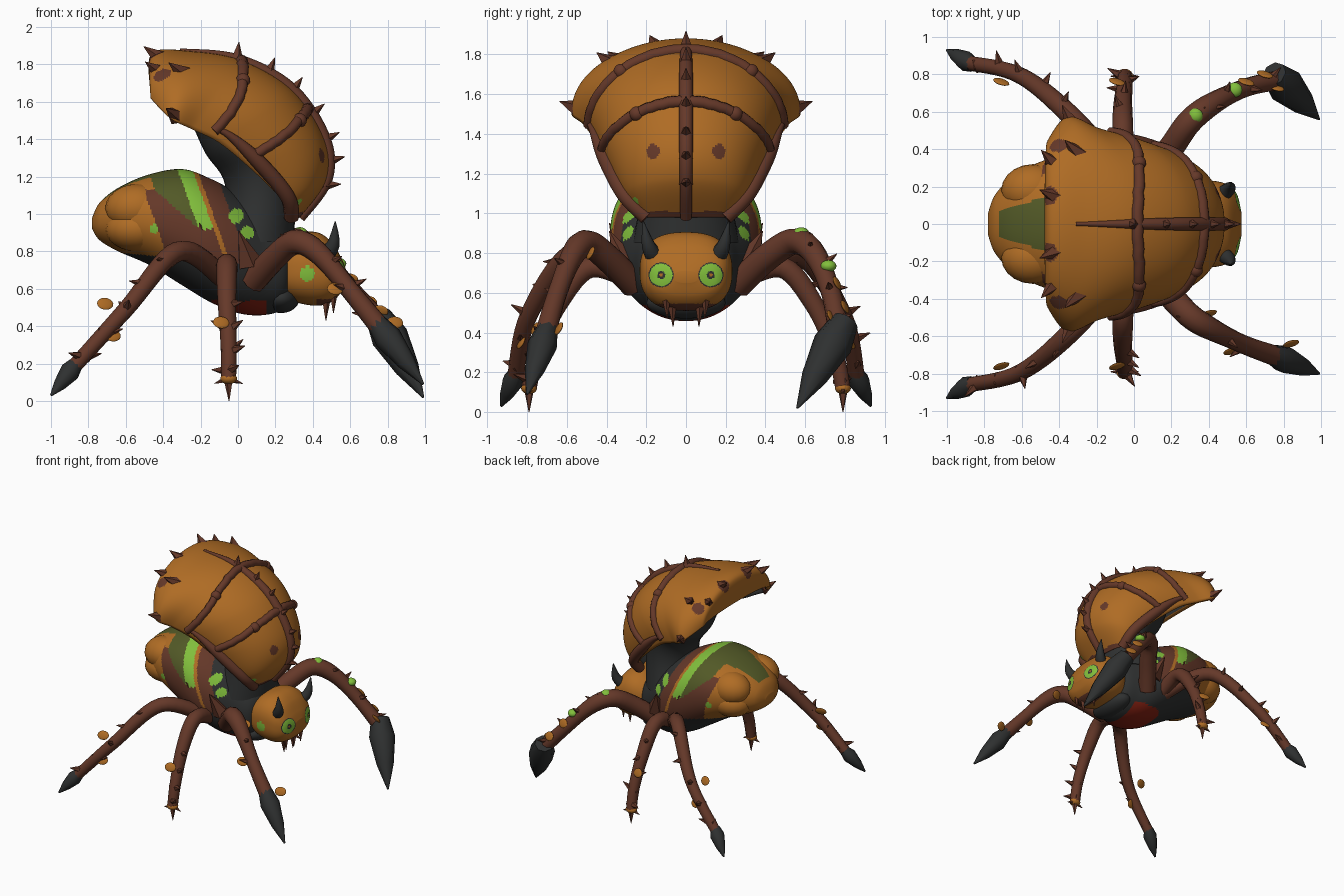
import bpy, bmesh, math, random
from mathutils import Vector, Matrix

random.seed(4)
old = bpy.data.objects.get("Cube")
if old:
    bpy.data.objects.remove(old)

# Flat colours; black stays last so the shell lining can clamp onto it
COLOURS = {
    "orange": (0.43, 0.15, 0.018), "brown": (0.13, 0.04, 0.022),
    "green": (0.22, 0.52, 0.045), "olive": (0.085, 0.1, 0.02),
    "red": (0.24, 0.015, 0.006), "black": (0.028, 0.03, 0.03),
}
NAMES = list(COLOURS)
MATERIALS = []
for label, rgb in COLOURS.items():
    m = bpy.data.materials.new(label)
    m.use_nodes = True
    m.diffuse_color = (*rgb, 1)
    shader = m.node_tree.nodes["Principled BSDF"]
    shader.inputs["Base Color"].default_value = (*rgb, 1)
    shader.inputs["Roughness"].default_value = 0.8
    MATERIALS.append(m)


def spline(pts, n):
    """Smooth curve through tuples of any length."""
    out = []
    last = len(pts) - 1
    for i in range(n + 1):
        f = i / n * last
        k = min(int(f), last - 1)
        t = f - k
        quad = (pts[max(k - 1, 0)], pts[k], pts[k + 1], pts[min(k + 2, last)])
        out.append([b + t * (c - a) / 2 + t*t * (2*a - 5*b + 4*c - d) / 2 + t**3 * (3*b - a - 3*c + d) / 2
                    for a, b, c, d in zip(*quad)])
    return out


def skin(bm, rings, colour, closed=True):
    """Quads between rings; colour is a name or a rule on the face centre."""
    rows = [[bm.verts.new(p) for p in ring] for ring in rings]
    n = len(rows[0])
    faces = []
    for a, b in zip(rows, rows[1:]):
        for j in range(n if closed else n - 1):
            k = (j + 1) % n
            faces.append(bm.faces.new((a[j], a[k], b[k], b[j])))
    if closed:
        faces += [bm.faces.new(rows[0][::-1]), bm.faces.new(rows[-1])]
    for f in faces:
        name = colour(f.calc_center_median()) if callable(colour) else colour
        f.material_index = NAMES.index(name)


def tube(bm, pts, radii, colour, sides=10):
    pts = [Vector(p) for p in pts]
    widths = spline([(r,) for r in radii], len(pts) - 1)
    rings, turn, before = [], None, None
    for i, p in enumerate(pts):
        t = (pts[min(i + 1, len(pts) - 1)] - pts[max(i - 1, 0)]).normalized()
        turn = before.rotation_difference(t) @ turn if before else Vector((0, 0, 1)).rotation_difference(t)
        before = t
        r = widths[i][0]
        rings.append([p + turn @ Vector((r * math.cos(a), r * math.sin(a), 0))
                      for a in (math.tau * j / sides for j in range(sides))])
    skin(bm, rings, colour)


def thorn(bm, base, direction, length, radius):
    base, d = Vector(base), Vector(direction).normalized()
    tube(bm, [base - d * radius, base + d * length], [radius, 0.002], "brown", 5)


def blob(bm, centre, size, colour, turn=Matrix()):
    mat = Matrix.Translation(centre) @ turn @ Matrix.Diagonal((*size, 1))
    made = bmesh.ops.create_uvsphere(bm, u_segments=20, v_segments=12, radius=1, matrix=mat)
    for f in {f for v in made["verts"] for f in v.link_faces}:
        f.material_index = NAMES.index(colour)


def body_rings(sections, steps, sides, power):
    """Sections are x, bottom, top, half width."""
    def bulge(v):
        return math.copysign(abs(v) ** power, v)
    return [[(x, w * bulge(math.cos(a)), (lo + hi) / 2 + (hi - lo) / 2 * bulge(math.sin(a)))
             for a in (math.tau * j / sides for j in range(sides))]
            for x, lo, hi, w in spline(sections, steps)]


def finish(bm, name, recalc=True):
    if recalc:
        bmesh.ops.recalc_face_normals(bm, faces=bm.faces)
    mesh = bpy.data.meshes.new(name)
    bm.to_mesh(mesh)
    bm.free()
    for m in MATERIALS:
        mesh.materials.append(m)
    ob = bpy.data.objects.new(name, mesh)
    bpy.context.collection.objects.link(ob)
    bpy.ops.object.select_all(action="DESELECT")
    ob.select_set(True)
    bpy.context.view_layer.objects.active = ob
    bpy.ops.object.shade_smooth_by_angle(angle=math.radians(45))
    return ob


def near(spots, *p):
    return any(math.dist(s[:-1], p) < s[-1] for s in spots)


# Body: abdomen and thorax in one loft, with bands
def body_colour(c):
    x, y, z = c.x, abs(c.y), c.z
    u = x + 0.36 * (z - 1.2)
    if z < 0.54 and -0.14 < x < 0.15 and y < 0.22:
        return "red"
    if near([(-0.01, 0.99, 0.04), (0.05, 0.9, 0.036), (-0.45, 0.92, 0.025)], x, z):
        return "green"
    if z < 0.8 - 0.1 * (x + 0.7):
        return "black"
    if u < -0.53 or (u < -0.47 and z > 1.13):
        return "olive" if x > -0.72 and y < 0.07 + 0.3 * (x + 0.72) and z > 0.98 else "orange"
    if u < -0.31:
        return "olive" if z > 1.13 - 1.3 * (u + 0.47) else "brown"
    if u < -0.23:
        return "green" if z > 0.92 else "brown"
    if u < -0.205:
        return "orange"
    return "brown" if u < -0.11 else "black"


bm = bmesh.new()
skin(bm, body_rings([(-0.78, 0.92, 0.98, 0.06), (-0.74, 0.86, 1.06, 0.16), (-0.64, 0.8, 1.14, 0.26),
                     (-0.48, 0.73, 1.21, 0.34), (-0.3, 0.62, 1.24, 0.375), (-0.15, 0.53, 1.19, 0.38),
                     (0, 0.47, 1.11, 0.34), (0.14, 0.46, 1.02, 0.27), (0.25, 0.5, 0.93, 0.22),
                     (0.31, 0.62, 0.85, 0.12)], 180, 128, 0.92), body_colour)
finish(bm, "body")

# Rounded rear plates and hip plates
bm = bmesh.new()
for s in (-1, 1):
    blob(bm, (-0.54, s * 0.18, 1.03), (0.17, 0.14, 0.13), "orange")
    blob(bm, (-0.54, s * 0.17, 0.92), (0.17, 0.15, 0.12), "orange")
    for x, z in ((-0.17, 0.84), (0.04, 0.8)):
        thorn(bm, (x, s * 0.33, z), (-0.2, s * 0.3, 0.6), 0.13, 0.07)
finish(bm, "rear_plates")

# Neck column carrying the shell
bm = bmesh.new()
skin(bm, [[(x + rx * math.cos(a), ry * math.sin(a), z + 0.15 * (z - 0.85) * math.cos(a))
           for a in (math.tau * j / 32 for j in range(32))]
          for x, z, rx, ry in spline([(0.08, 0.85, 0.22, 0.27), (0.12, 1.08, 0.19, 0.23),
                                      (0.12, 1.25, 0.2, 0.24), (0.05, 1.4, 0.22, 0.3),
                                      (0, 1.55, 0.23, 0.3)], 20)], "black")
finish(bm, "neck")

# Shell: stations are ridge x, ridge z, rim x, rim z, half width; the last closes the back
STATIONS = [(0.33, 0.98, 0.28, 0.98, 0.2), (0.47, 1.18, 0.23, 1.08, 0.31), (0.46, 1.4, 0.07, 1.24, 0.4),
            (0.29, 1.66, -0.1, 1.38, 0.47), (0.02, 1.82, -0.24, 1.45, 0.52),
            (-0.25, 1.87, -0.36, 1.51, 0.575), (-0.46, 1.86, -0.46, 1.61, 0.45),
            (-0.47, 1.66, -0.46, 1.62, 0.4)]
PER = 40
CURVE = spline(STATIONS, PER * (len(STATIONS) - 1))


def shell_point(station, a):
    """Station runs front to back, a from rim to rim."""
    rx, rz, ex, ez, w = CURVE[round(station * PER)]
    h = abs(math.cos(a)) ** (0.85 + 0.05 * max(0, station - 3))
    return Vector((ex + (rx - ex) * h, w * math.sin(a), ez + (rz - ez) * h))


def shell_colour(c):
    if near([(0.33, -0.26, 1.06, 0.022)], *c):
        return "green"
    spots = [(-0.39, 0.39, 1.71, 0.065), (-0.45, 0.15, 1.84, 0.05), (0.43, 0.16, 1.31, 0.04)]
    return "brown" if c.z < 1.01 or near(spots, c.x, abs(c.y), c.z) else "orange"


bm = bmesh.new()
ARC = [-math.pi / 2 + math.pi * j / 96 for j in range(97)]
skin(bm, [[shell_point(i / 20, a) for a in ARC] for i in range(141)], shell_colour, closed=False)
bm.normal_update()
if sum(f.normal.z + f.normal.x for f in bm.faces) < 0:
    bmesh.ops.reverse_faces(bm, faces=bm.faces)
shell = finish(bm, "shell", recalc=False)
wall = shell.modifiers.new("wall", "SOLIDIFY")
wall.thickness = 0.04
wall.offset = -1
wall.material_offset = len(NAMES)

# Shell ridge, cross ribs, rim bands and thorns
bm = bmesh.new()
tube(bm, [shell_point(i * 0.15, 0) for i in range(36)], [0.03, 0.036, 0.034, 0.01], "brown")
for station, sweep in ((2.6, 0.3), (4, 0.6)):
    tube(bm, [shell_point(station - sweep * math.sin(a) ** 2, a) for a in ARC[2:-2:2]],
         [0.028, 0.028, 0.032, 0.028, 0.028], "brown")
for s in (-1, 1):
    tube(bm, [shell_point(i * 0.15, s * 1.47) for i in range(23)], [0.04, 0.042, 0.04, 0.015], "brown")
    for station, a in ((2.5, 0.6), (3.75, 0.7)):
        blob(bm, shell_point(station, s * a), (0.038, 0.038, 0.038), "brown")
    for station, a in ((5, 1.5), (5.2, 0.8), (5.9, 0.85), (5.9, 0.35)):
        thorn(bm, shell_point(station, s * a), (-0.4, s * a * 0.5, 0.3), 0.075, 0.05)
for station in (0.9, 1.5, 2, 2.5, 3, 3.5, 4.1):
    p = shell_point(station, 0)
    thorn(bm, p, (p.x + 0.1, 0, p.z - 1.15), 0.09, 0.055)
finish(bm, "shell_ribs")


# Head with painted eyes
def head_colour(c):
    front = math.dist((abs(c.y), c.z), (0.125, 0.69))
    if c.x > 0.44 and front < 0.063:
        return "orange" if front < 0.01 else "black" if front < 0.02 or front > 0.057 else "green"
    if abs(c.y) > 0.15 and near([(0.37, 0.68, 0.04)], c.x, c.z):
        return "green"
    return "brown" if c.z < 0.545 and c.x > 0.42 else "black" if c.x < 0.25 else "orange"


bm = bmesh.new()
skin(bm, body_rings([(0.2, 0.6, 0.82, 0.15), (0.26, 0.55, 0.86, 0.2), (0.34, 0.52, 0.9, 0.23),
                     (0.43, 0.51, 0.9, 0.23), (0.5, 0.53, 0.85, 0.21), (0.55, 0.58, 0.77, 0.16),
                     (0.575, 0.65, 0.71, 0.06)], 110, 128, 0.8), head_colour)
finish(bm, "head")

# Horns, jaw and fangs
bm = bmesh.new()
blob(bm, (0.23, 0, 0.55), (0.1, 0.2, 0.08), "black")
for s in (-1, 1):
    tube(bm, spline([(0.46, s * 0.15, 0.77), (0.51, s * 0.19, 0.84), (0.52, s * 0.215, 0.96)], 8),
         [0.045, 0.035, 0.003], "black")
    for x, y, z in ((0.47, 0.07, 0.54), (0.51, 0.1, 0.58)):
        thorn(bm, (x, s * y, z), (0, -s * 0.05, -1), 0.11, 0.03)
finish(bm, "horns_and_jaw")

# Legs: path, radii, foot tip, foot width, then the loose scales near it
FRONT, THIN = [0.07, 0.068, 0.065, 0.05, 0.055], [0.058, 0.055, 0.045, 0.04]
LEGS = {
    "front_right_leg": ([(0.08, -0.26, 0.64), (0.21, -0.4, 0.78), (0.31, -0.5, 0.85), (0.43, -0.57, 0.79),
                         (0.6, -0.65, 0.59), (0.77, -0.71, 0.38)], FRONT, (0.99, -0.8, 0.09), 0.075,
                        [(0.4, -0.48, 0.8), (0.84, -0.64, 0.42), (0.52, -0.68, 0.6)]),
    "front_left_leg": ([(0.08, 0.26, 0.64), (0.2, 0.41, 0.78), (0.3, 0.55, 0.86), (0.43, 0.65, 0.79),
                        (0.6, 0.73, 0.6), (0.78, 0.77, 0.4)], FRONT, (0.99, 0.56, 0.02), 0.1,
                       [(0.6, 0.76, 0.65), (0.7, 0.8, 0.53), (0.76, 0.73, 0.48)]),
}
for side, s in (("right", -1), ("left", 1)):
    LEGS["middle_" + side + "_leg"] = ([(-0.06, s * 0.25, 0.66), (-0.06, s * 0.48, 0.73), (-0.06, s * 0.64, 0.55),
                                        (-0.05, s * 0.75, 0.3), (-0.05, s * 0.79, 0.12)], THIN, None, 0,
                                       [(-0.09, s * 0.76, 0.42)])
    LEGS["back_" + side + "_leg"] = ([(-0.08, s * 0.27, 0.66), (-0.32, s * 0.56, 0.8), (-0.6, s * 0.79, 0.49),
                                      (-0.88, s * 0.86, 0.18)], THIN, (-1, s * 0.93, 0.03), 0.055,
                                     [(-0.71, s * 0.76, 0.52), (-0.67, s * 0.83, 0.35)])

for name, (path, radii, tip, foot, scales) in LEGS.items():
    bm = bmesh.new()
    pts = [Vector(p) for p in spline(path, 24)]
    tube(bm, pts, radii, "brown")
    end = pts[-1]
    if tip:
        step = Vector(tip) - end
        tube(bm, [end - step * 0.15, end + step * 0.15, end + step * 0.6, Vector(tip)],
             [foot * 0.7, foot, foot * 0.65, 0.006], "black", 8)
    else:
        thorn(bm, end, (0.02, 0, -1), 0.12, 0.035)
        for dx in (-1, 1):
            thorn(bm, end, (dx, 0, -0.35), 0.08, 0.03)
        blob(bm, end, (0.045, 0.04, 0.03), "orange")
    side = math.copysign(1, end.y)
    for i in range(10, 24, 3):
        d = Vector((random.uniform(-1, 1), side * random.uniform(-0.2, 1), random.uniform(0, 0.6)))
        thorn(bm, pts[i] + d.normalized() * 0.02, d, 0.085, 0.042)
    turn = Vector((0.3, side, 0.5)).to_track_quat("Z", "Y").to_matrix().to_4x4()
    for spot in scales:
        blob(bm, spot, (0.045, 0.035, 0.01), "orange", turn)
    if name == "front_left_leg":
        for i in (10, 17):
            blob(bm, pts[i] + Vector((0.02, 0.02, 0.04)), (0.04, 0.04, 0.03), "green")
    finish(bm, name)
